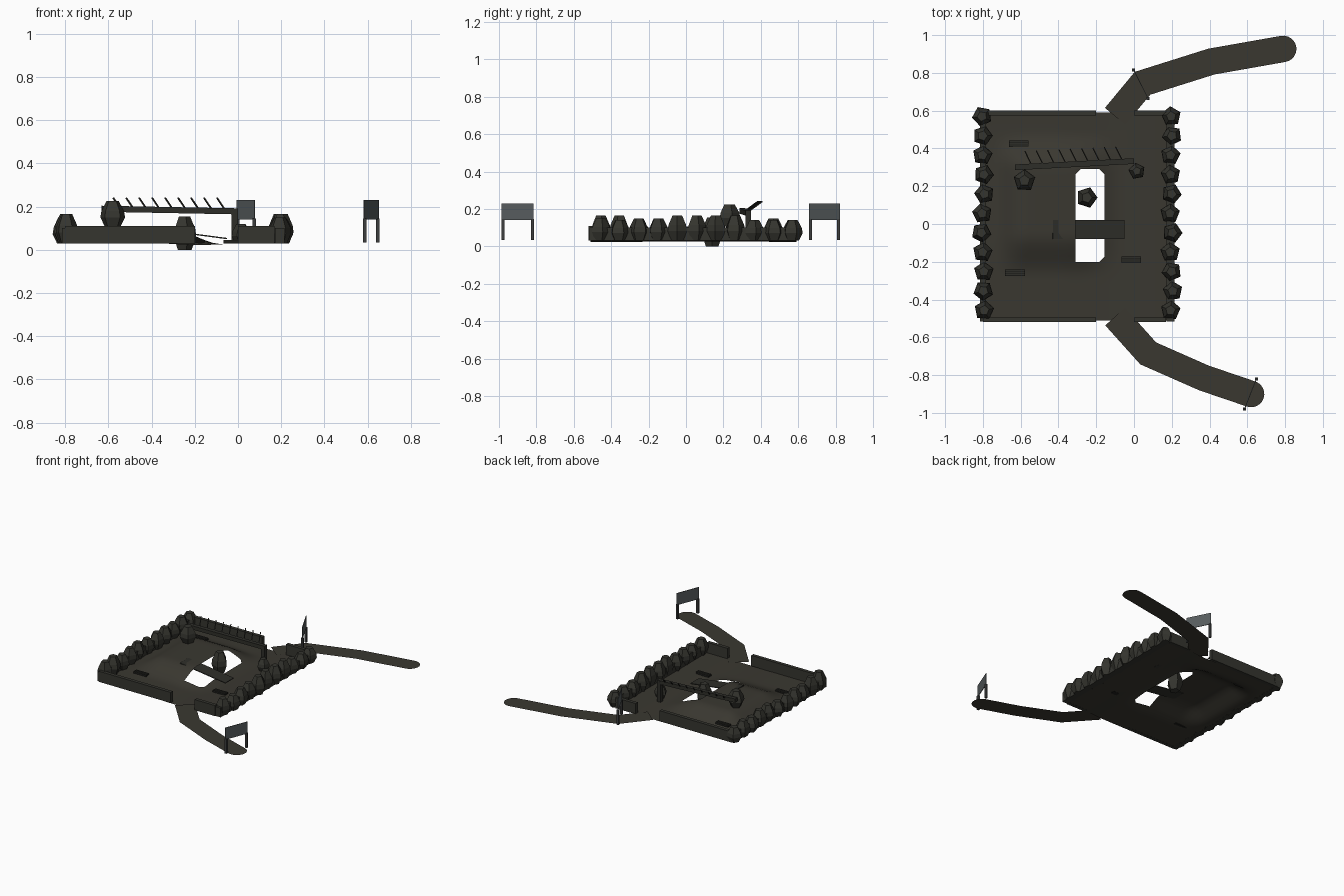
import bpy, bmesh, math, random
from mathutils import Vector, Matrix

if "Cube" in bpy.data.objects:
    bpy.data.objects.remove(bpy.data.objects["Cube"])

random.seed(4)


def mat(name, c):
    m = bpy.data.materials.new(name)
    m.diffuse_color = (*c, 1)
    m.use_nodes = True
    m.node_tree.nodes["Principled BSDF"].inputs["Base Color"].default_value = m.diffuse_color
    return m


EARTH = mat("dark earth", (0.042, 0.039, 0.030))
STONE = mat("dark stone", (0.035, 0.035, 0.028))
TIMBER = mat("dark timber", (0.027, 0.027, 0.022))
SIGN = mat("grey board", (0.095, 0.108, 0.112))
POST = mat("sign post grey", (0.045, 0.047, 0.047))
GRATE = mat("black grate", (0.014, 0.014, 0.012))


def finish(name, bm, m):
    me = bpy.data.meshes.new(name)
    bm.to_mesh(me)
    bm.free()
    me.materials.append(m)
    ob = bpy.data.objects.new(name, me)
    bpy.context.collection.objects.link(ob)
    return ob


def box(name, lo, hi, m):
    bm = bmesh.new()
    lo, hi = Vector(lo), Vector(hi)
    size = hi - lo
    bmesh.ops.create_cube(bm, size=1, matrix=Matrix.Translation((lo + hi) / 2) @ Matrix.Diagonal((*size, 1)))
    return finish(name, bm, m)


def bar(name, a, b, w, h, m):
    """Rectangular bar from a to b, w wide and h high."""
    a, b = Vector(a), Vector(b)
    d = (b - a).normalized()
    side = d.cross(Vector((0, 0, 1)))
    side = side.normalized() if side.length > 1e-4 else Vector((1, 0, 0))
    up = side.cross(d)
    rot = Matrix((d, side, up)).transposed().to_4x4()
    bm = bmesh.new()
    bmesh.ops.create_cube(bm, size=1, matrix=Matrix.Translation((a + b) / 2) @ rot
                          @ Matrix.Diagonal(((b - a).length, w, h, 1)))
    return finish(name, bm, m)


def rock(name, x, y, z0, z1, r=0.055, turn=None):
    """Five-sided boulder, widest below the middle, flat top."""
    turn = random.uniform(0, 6.28) if turn is None else turn
    bm = bmesh.new()
    rings = []
    for t, s in ((0, 0.62), (0.38, 1.0), (0.62, 0.92), (1, 0.5)):
        rings.append([bm.verts.new((x + r * s * math.cos(turn + i * math.tau / 5),
                                    y + r * s * math.sin(turn + i * math.tau / 5),
                                    z0 + (z1 - z0) * t)) for i in range(5)])
    for p, q in zip(rings, rings[1:]):
        for i in range(5):
            j = (i + 1) % 5
            bm.faces.new((p[i], p[j], q[j], q[i]))
    bm.faces.new(rings[0][::-1])
    bm.faces.new(rings[-1])
    return finish(name, bm, STONE)


def step(a, b, v):
    t = min(1, max(0, (v - a) / (b - a)))
    return t * t * (3 - 2 * t)


def ground_z(x, y):
    mound = step(-0.76, -0.58, x) * (1 - step(-0.33, -0.06, x)) * step(-0.28, -0.05, y) * (1 - step(0.30, 0.48, y))
    dip = step(-0.4, -0.2, x) * (1 - step(-0.15, 0.05, x))
    return 0.031 - 0.008 * dip * (1 - mound) + 0.07 * mound


# ground sheet with a mound on the left and a long pit
def spread(stops):
    out = [stops[0][0]]
    for (a, n), (b, _) in zip(stops, stops[1:]):
        out += [a + (b - a) * i / n for i in range(1, n + 1)]
    return out


xs = spread([(-0.8, 16), (-0.31, 5), (-0.155, 9), (0.19, 0)])
ys = spread([(-0.51, 10), (-0.2, 16), (0.29, 10), (0.59, 0)])
bm = bmesh.new()
grid = [[bm.verts.new((x, y, ground_z(x, y))) for y in ys] for x in xs]
for i in range(len(xs) - 1):
    for j in range(len(ys) - 1):
        cx, cy = (xs[i] + xs[i + 1]) / 2, (ys[j] + ys[j + 1]) / 2
        if not (-0.31 < cx < -0.155 and -0.2 < cy < 0.29):
            bm.faces.new((grid[i][j], grid[i + 1][j], grid[i + 1][j + 1], grid[i][j + 1]))
# clipped pit corners
for x, y, sx, sy in ((-0.31, 0.29, 1, -1), (-0.155, 0.29, -1, -1), (-0.155, -0.2, -1, 1)):
    pts = [(x, y), (x + sx * 0.027, y), (x, y + sy * 0.027)]
    if sx * sy < 0:
        pts.reverse()
    bm.faces.new([bm.verts.new((px, py, ground_z(px, py))) for px, py in pts])
for f in bm.faces:
    f.smooth = True
finish("ground", bm, EARTH)


# winding paths: flat ribbon with a round end
def path(name, pts, w=0.07):
    pts = [Vector(p) for p in pts]
    dirs = [(b - a).normalized() for a, b in zip(pts, pts[1:])]
    left, right = [], []
    for i, p in enumerate(pts):
        d0, d1 = dirs[max(i - 1, 0)], dirs[min(i, len(dirs) - 1)]
        d = (d0 + d1).normalized()
        n = Vector((-d.y, d.x)) * w / max(0.5, d.dot(d1))
        left.append(p + n)
        right.append(p - n)
    a0 = math.atan2(dirs[-1].y, dirs[-1].x) - math.pi / 2
    cap = [pts[-1] + w * Vector((math.cos(a0 + math.pi * k / 12), math.sin(a0 + math.pi * k / 12)))
           for k in range(1, 12)]
    bm = bmesh.new()
    L = [bm.verts.new((*p, 0.033)) for p in left]
    R = [bm.verts.new((*p, 0.033)) for p in right]
    for i in range(len(pts) - 1):
        bm.faces.new((R[i], R[i + 1], L[i + 1], L[i]))
    bm.faces.new([R[-1]] + [bm.verts.new((*p, 0.033)) for p in cap] + [L[-1]])
    finish(name, bm, EARTH)


path("back_path", [(-0.10, 0.57), (0.045, 0.745), (0.41, 0.86), (0.79, 0.927)])
path("front_path", [(-0.10, -0.49), (0.075, -0.685), (0.37, -0.815), (0.62, -0.9)])

# low border walls, with a gap for the paths
for label, y in (("front", -0.507), ("back", 0.588)):
    box(label + "_wall_left", (-0.8, y - 0.013, 0.03), (-0.2, y + 0.013, 0.11), STONE)
    box(label + "_wall_right", (0.0, y - 0.013, 0.03), (0.17, y + 0.013, 0.11), STONE)
box("left_wall", (-0.815, -0.515, 0.03), (-0.783, 0.595, 0.10), STONE)
box("right_wall", (0.172, -0.515, 0.03), (0.215, 0.595, 0.10), STONE)

# rows of boulders on both sides
for i in range(11):
    y = 0.57 - i * 0.1027
    for label, x in (("left", -0.8), ("right", 0.197)):
        rock(f"{label}_boulder_{i}", x + random.uniform(-0.008, 0.008), y,
             0.03, random.choice((0.14, 0.15, 0.165)), 0.054)

# loose boulders
rock("pit_boulder", -0.25, 0.14, 0.0, 0.155, 0.057, 0.0)
rock("mound_boulder", -0.58, 0.23, 0.105, 0.225, 0.06, 0.3)
rock("beam_boulder", 0.015, 0.28, 0.03, 0.12, 0.045, 0.5)

# plank bridge over the pit
bar("bridge", (-0.43, -0.03, 0.102), (-0.05, -0.03, 0.052), 0.1, 0.006, TIMBER)

# leaning beam with a row of spikes, and its post
bar("beam", (-0.63, 0.30, 0.19), (0.0, 0.333, 0.178), 0.03, 0.028, TIMBER)
box("beam_post", (-0.03, 0.318, 0.03), (0.0, 0.348, 0.185), TIMBER)
for i in range(9):
    x = -0.55 + i * 0.06
    y = 0.305 + (x + 0.63) * 0.05
    bar(f"beam_spike_{i}", (x + 0.01, y, 0.185), (x - 0.027, y + 0.075, 0.24), 0.006, 0.006, TIMBER)

# slatted ground grates
for k, (x, y) in enumerate(((-0.61, 0.425), (-0.63, -0.257), (-0.015, -0.19))):
    z = ground_z(x, y)
    box(f"grate_{k}", (x - 0.052, y - 0.017, z), (x + 0.052, y + 0.017, z + 0.012), GRATE)
    for s in (-0.012, 0, 0.012):
        box(f"grate_slat_{k}", (x - 0.052, y + s - 0.003, z + 0.012), (x + 0.052, y + s + 0.003, z + 0.016), TIMBER)

# sign boards on two legs
for label, a, b in (("back", (-0.005, 0.822), (0.078, 0.658)), ("front", (0.583, -0.985), (0.65, -0.815))):
    a, b = Vector((*a, 0)), Vector((*b, 0))
    up = Vector((0, 0, 0.185))
    bar(label + "_sign_board", a + up, b + up, 0.004, 0.09, SIGN)
    for k, p in enumerate((a, b)):
        q = p.lerp(b if k == 0 else a, 0.04)
        box(f"{label}_sign_leg_{k}", (q.x - 0.008, q.y - 0.008, 0.035), (q.x + 0.008, q.y + 0.008, 0.145), POST)
